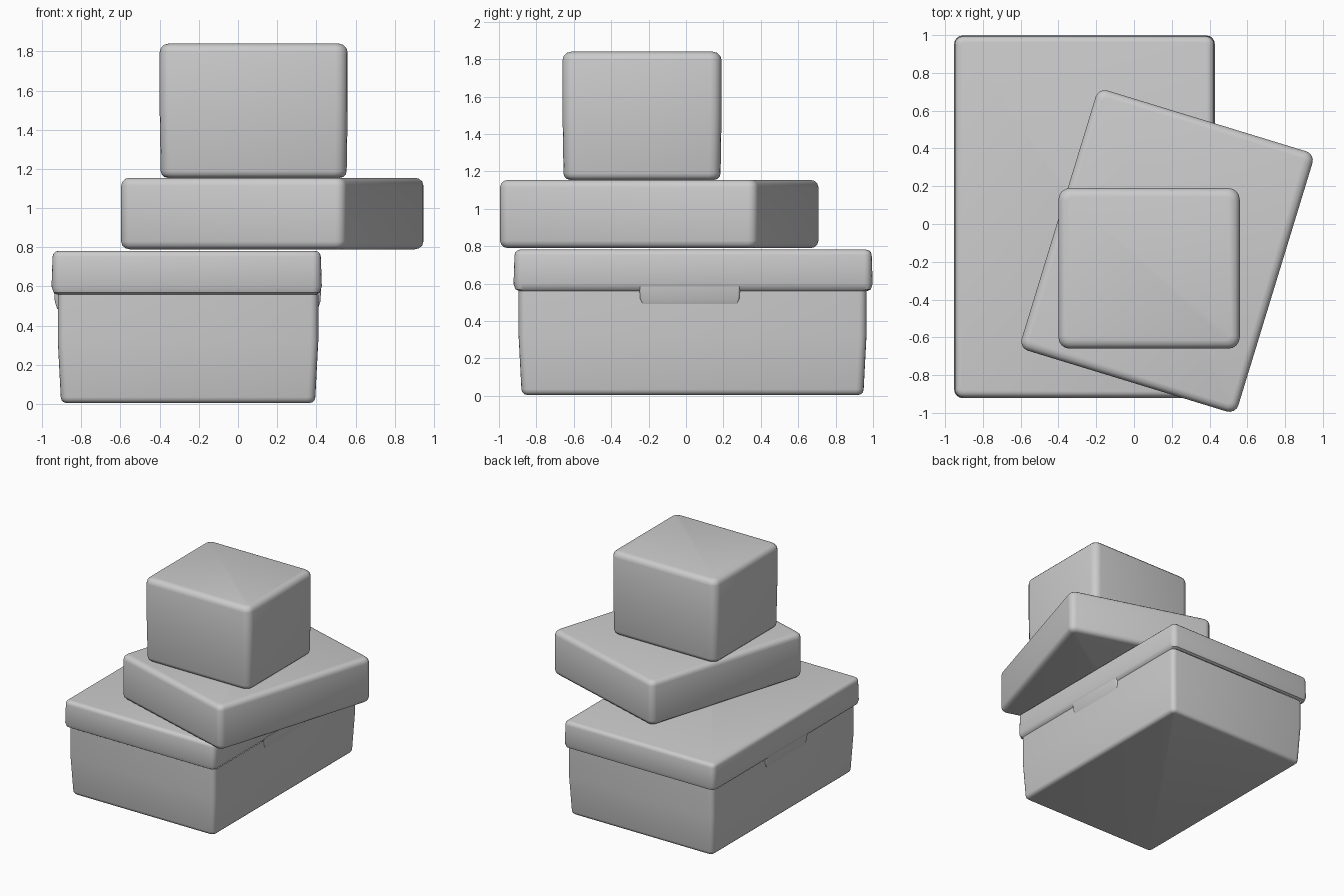
import bpy, bmesh, math
from mathutils import Matrix

if "Cube" in bpy.data.objects:
    bpy.data.objects.remove(bpy.data.objects["Cube"])


def corner_ring(bm, w, d, r, z, seg=4):
    """Rounded rectangle of vertices at height z."""
    ring = []
    for i, (sx, sy) in enumerate([(1, 1), (-1, 1), (-1, -1), (1, -1)]):
        for k in range(seg + 1):
            a = math.pi / 2 * (i + k / seg)
            ring.append(bm.verts.new((sx * (w / 2 - r) + r * math.cos(a),
                                      sy * (d / 2 - r) + r * math.sin(a), z)))
    return ring


def loft(name, levels, center, turn=0, cap_bottom=True, cap_top=True):
    """Skin rounded rectangles given as (width, depth, radius, z)."""
    bm = bmesh.new()
    rings = [corner_ring(bm, *lv) for lv in levels]
    for a, b in zip(rings, rings[1:]):
        n = len(a)
        for i in range(n):
            j = (i + 1) % n
            bm.faces.new((a[i], a[j], b[j], b[i]))
    if cap_bottom:
        bm.faces.new(rings[0][::-1])
    if cap_top:
        bm.faces.new(rings[-1])
    bm.transform(Matrix.Translation((*center, 0)) @ Matrix.Rotation(math.radians(turn), 4, 'Z'))
    me = bpy.data.meshes.new(name)
    bm.to_mesh(me)
    bm.free()
    ob = bpy.data.objects.new(name, me)
    bpy.context.collection.objects.link(ob)
    bpy.ops.object.select_all(action='DESELECT')
    ob.select_set(True)
    bpy.context.view_layer.objects.active = ob
    bpy.ops.object.shade_smooth_by_angle(angle=math.radians(40))
    return ob


def rounded_edge(w, d, r, z, e, top, seg=3):
    """Levels of a rounded horizontal edge of radius e, ordered upward."""
    out = []
    for k in range(seg + 1):
        a = math.pi / 2 * k / seg
        inset, drop = e * (1 - math.cos(a)), e * (1 - math.sin(a))
        s = 1 if top else -1
        out.append((w - 2 * inset, d - 2 * inset, max(r - inset * 0.7, 0.01), z - s * drop))
    return out if top else out[::-1]


# Bottom storage box, open at the top under its lid
loft("bottom_box",
     rounded_edge(1.30, 1.83, 0.04, 0.005, 0.03, False)
     + [(1.33, 1.86, 0.04, 0.32), (1.33, 1.86, 0.04, 0.56)],
     (-0.255, 0.035), cap_top=False)

# Overhanging lid
loft("box_lid",
     [(1.33, 1.86, 0.04, 0.56), (1.36, 1.90, 0.04, 0.57), (1.38, 1.92, 0.045, 0.60)]
     + rounded_edge(1.37, 1.91, 0.04, 0.782, 0.03, True),
     (-0.262, 0.038), cap_bottom=False)

# Shallow lid tabs at the middle of both long sides
for side, x in (("right", 0.405), ("left", -0.92)):
    loft("lid_tab_" + side,
         [(0.005, 0.50, 0.002, 0.485), (0.03, 0.53, 0.01, 0.52), (0.04, 0.54, 0.012, 0.585)],
         (x, 0.02))

# Flat turned box in the middle
loft("middle_box",
     rounded_edge(1.20, 1.44, 0.05, 0.79, 0.04, False)
     + rounded_edge(1.20, 1.44, 0.05, 1.155, 0.04, True),
     (0.175, -0.143), turn=-17)

# Tall box on top
loft("top_box",
     rounded_edge(0.95, 0.84, 0.06, 1.155, 0.035, False)
     + [(0.96, 0.85, 0.06, 1.5)]
     + rounded_edge(0.96, 0.85, 0.06, 1.84, 0.045, True),
     (0.08, -0.235))
